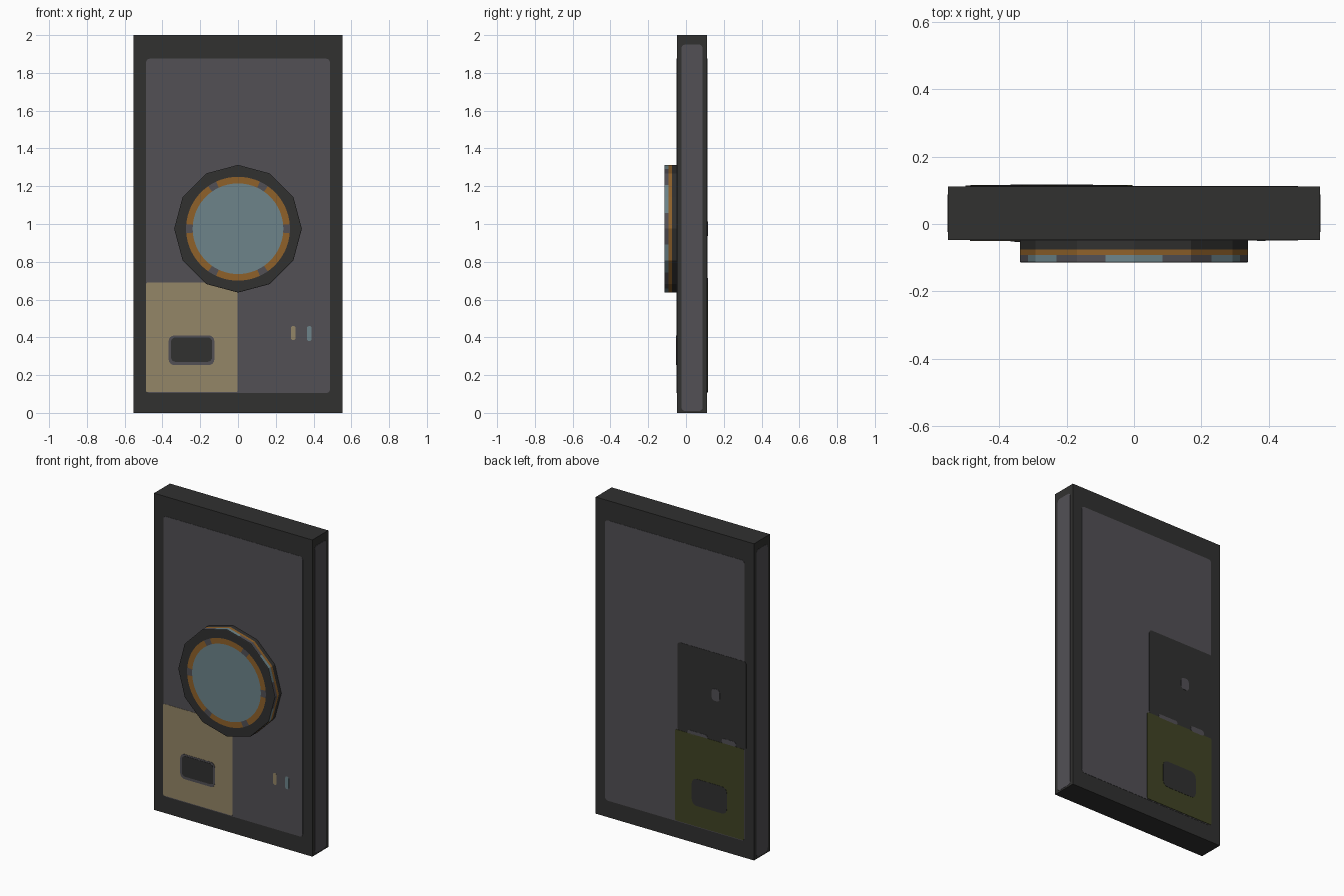
import bpy, bmesh, math
from mathutils import Vector

if "Cube" in bpy.data.objects:
    bpy.data.objects.remove(bpy.data.objects["Cube"])


def mat(name, rgb):
    m = bpy.data.materials.new(name)
    lin = [((c / 255 + 0.055) / 1.055) ** 2.4 for c in rgb]
    m.diffuse_color = (*lin, 1)
    m.use_nodes = True
    m.node_tree.nodes["Principled BSDF"].inputs["Base Color"].default_value = m.diffuse_color
    return m


DARK = mat("dark_iron", (49, 49, 48))
GREY = mat("grey_steel", (82, 80, 85))
BEIGE = mat("beige", (148, 134, 103))
TEAL = mat("pale_teal", (109, 132, 138))
ORANGE = mat("bronze_orange", (143, 97, 42))
OLIVE = mat("olive", (64, 68, 36))


def finish(name, bm, mats):
    bmesh.ops.recalc_face_normals(bm, faces=bm.faces)
    me = bpy.data.meshes.new(name)
    bm.to_mesh(me)
    bm.free()
    for m in mats:
        me.materials.append(m)
    ob = bpy.data.objects.new(name, me)
    bpy.context.collection.objects.link(ob)
    return ob


def box(name, x0, x1, y0, y1, z0, z1, m):
    bm = bmesh.new()
    bmesh.ops.create_cube(bm, size=1)
    for v in bm.verts:
        v.co = Vector((x1 if v.co.x > 0 else x0,
                       y1 if v.co.y > 0 else y0,
                       z1 if v.co.z > 0 else z0))
    return finish(name, bm, [m])


W, FRONT, BACK = 0.553, -0.048, 0.111


def plate(name, side, u0, u1, z0, z1, m, level=1, r=0.02):
    """Thin rounded plate on a slab face; higher levels lie on lower ones."""
    base = {"front": FRONT, "back": BACK, "right": W, "left": -W}[side]
    out = -1 if side in ("front", "left") else 1
    top = base + out * 0.0015 * level
    r = min(r, (u1 - u0) / 2.05, (z1 - z0) / 2.05)
    pts = []
    for cu, cz, a0 in ((u1 - r, z1 - r, 0), (u0 + r, z1 - r, 90),
                       (u0 + r, z0 + r, 180), (u1 - r, z0 + r, 270)):
        for k in range(5):
            a = math.radians(a0 + k * 22.5)
            pts.append((cu + r * math.cos(a), cz + r * math.sin(a)))

    def place(u, z, d):
        return (u, d, z) if side in ("front", "back") else (d, u, z)
    bm = bmesh.new()
    lo = [bm.verts.new(place(u, z, base)) for u, z in pts]
    hi = [bm.verts.new(place(u, z, top)) for u, z in pts]
    bm.faces.new(lo)
    bm.faces.new(hi)
    n = len(pts)
    for i in range(n):
        j = (i + 1) % n
        bm.faces.new((lo[i], lo[j], hi[j], hi[i]))
    return finish(name, bm, [m])


# door slab
box("door_slab", -W, W, FRONT, BACK, 0, 2, DARK)

# large panels on every upright face
for side in ("front", "back"):
    plate(side + "_panel", side, -0.487, 0.487, 0.105, 1.875, GREY)
for side in ("left", "right"):
    plate(side + "_edge_panel", side, -0.024, 0.088, 0.01, 1.95, GREY)

# front lower corner plate with its window slot
plate("front_corner_plate", "front", -0.487, -0.003, 0.11, 0.69, BEIGE, 2, 0.008)
plate("front_slot_rim", "front", -0.367, -0.125, 0.253, 0.41, GREY, 3, 0.03)
plate("front_slot", "front", -0.355, -0.137, 0.27, 0.4, DARK, 4, 0.025)

# small worn marks on the front
plate("mark_beige", "front", 0.28, 0.305, 0.385, 0.46, BEIGE, 2)
plate("mark_teal", "front", 0.365, 0.39, 0.38, 0.46, TEAL, 2)

# back: dark patch, its spot and the olive corner plate
plate("back_patch", "back", -0.5, -0.02, 0.68, 1.24, DARK, 2)
plate("back_patch_spot", "back", -0.316, -0.26, 0.937, 1.013, GREY, 3)
plate("back_patch_chip_a", "back", -0.23, -0.09, 0.68, 0.705, GREY, 3)
plate("back_patch_chip_b", "back", -0.43, -0.33, 0.68, 0.715, GREY, 3)
plate("back_corner_plate", "back", -0.485, -0.005, 0.11, 0.685, OLIVE, 3, 0.008)
plate("back_slot", "back", -0.367, -0.122, 0.24, 0.41, DARK, 4, 0.035)

# twelve-sided porthole: rings of (radius, y), outer rings follow the 12-gon
CZ, R, N = 0.975, 0.338, 72
DARK_I, TEAL_I, GREY_I, ORANGE_I = range(4)
rings = [(R, FRONT), (R, -0.075), (R, -0.092), (R, -0.113), (R - 0.004, -0.115),
         (0.275, -0.115), (0.24, -0.115)]


def ring_radius(r, deg):
    if r < 0.3:
        return r
    return r * math.cos(math.radians(15)) / math.cos(math.radians(deg % 30 - 15))


bm = bmesh.new()
loops = []
for r, y in rings:
    loop = []
    for i in range(N):
        d = i * 360 / N
        rr, a = ring_radius(r, d), math.radians(d)
        loop.append(bm.verts.new((rr * math.cos(a), y, CZ + rr * math.sin(a))))
    loops.append(loop)
bm.faces.new(loops[-1]).material_index = TEAL_I
bm.faces.new(loops[0]).material_index = DARK_I
for k in range(len(rings) - 1):
    for i in range(N):
        j = (i + 1) % N
        f = bm.faces.new((loops[k][i], loops[k][j], loops[k + 1][j], loops[k + 1][i]))
        mid = (i + 0.5) * 360 / N
        off = abs((mid + 30) % 60 - 30)      # angle from the nearest multiple of 60
        if k == 1:
            f.material_index = ORANGE_I
        elif k == 2:
            f.material_index = GREY_I if off < 15 else TEAL_I
        elif k == 5:
            f.material_index = GREY_I if off < 5 else ORANGE_I
        else:
            f.material_index = DARK_I
finish("porthole", bm, [DARK, TEAL, GREY, ORANGE])
